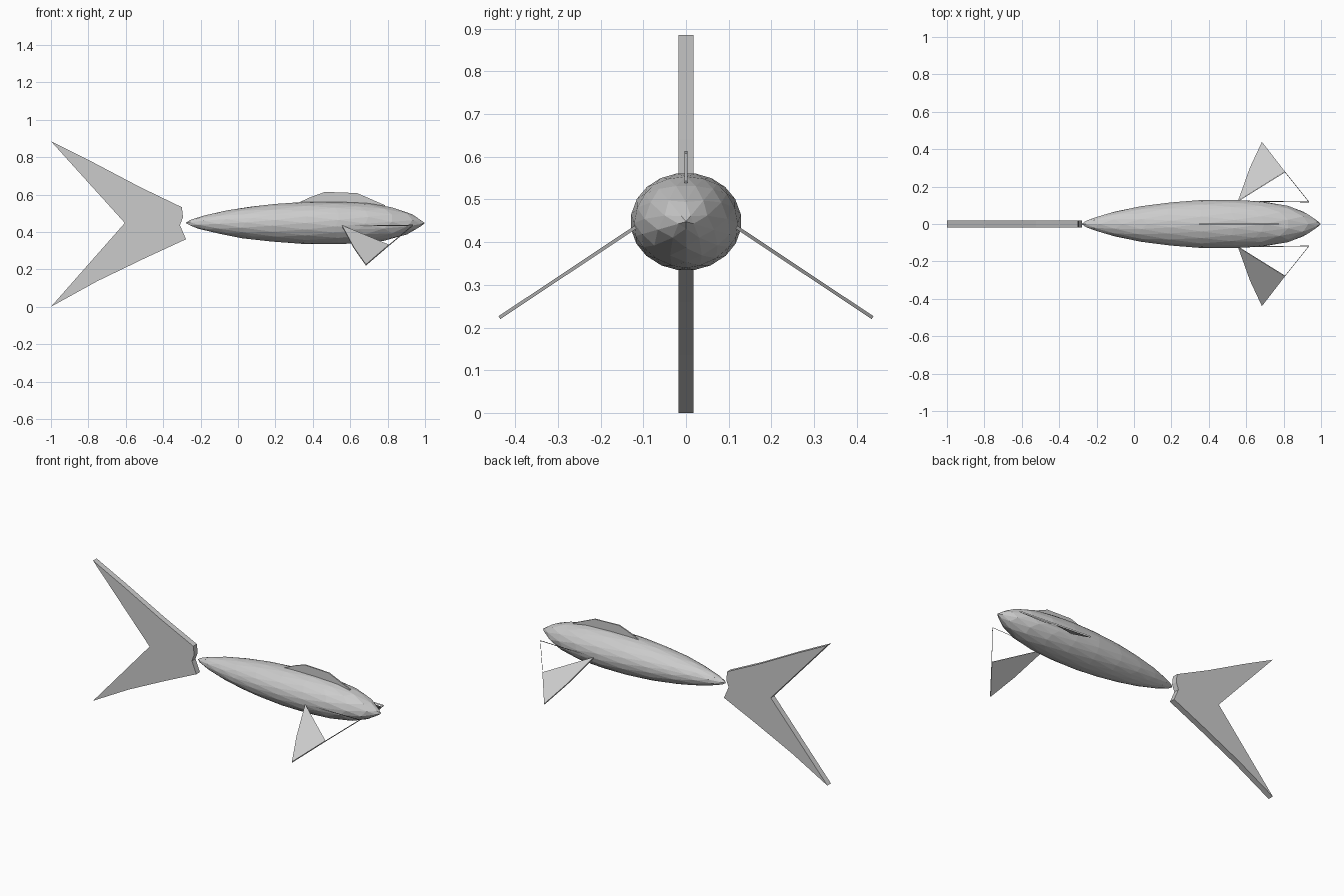
import bpy, bmesh, math
from mathutils import Vector, Matrix

if "Cube" in bpy.data.objects:
    bpy.data.objects.remove(bpy.data.objects["Cube"])


def finish(name, bm):
    bmesh.ops.recalc_face_normals(bm, faces=bm.faces)
    me = bpy.data.meshes.new(name)
    bm.to_mesh(me)
    bm.free()
    ob = bpy.data.objects.new(name, me)
    bpy.context.collection.objects.link(ob)
    return ob


def plate(name, points, offset, capped=None):
    """Thin slab around an outline; capped limits which corners the caps use."""
    bm = bmesh.new()
    off = Vector(offset)
    a = [bm.verts.new(Vector(p) + off) for p in points]
    b = [bm.verts.new(Vector(p) - off) for p in points]
    n = len(points)
    for i in range(n):
        j = (i + 1) % n
        bm.faces.new((a[i], a[j], b[j], b[i]))
    k = capped or n
    bm.faces.new(a[:k])
    bm.faces.new(b[:k][::-1])
    return finish(name, bm)


# Body: faceted icosphere stretched along x to a half-width profile
PROFILE = [(-.28, 0), (-.27, .012), (-.2, .04), (-.1, .067), (0, .09), (.2, .117),
           (.4, .131), (.55, .13), (.7, .12), (.8, .105), (.9, .072), (.96, .036), (1.0, 0)]


def half_width(x):
    for (x0, r0), (x1, r1) in zip(PROFILE, PROFILE[1:]):
        if x <= x1:
            return r0 + (r1 - r0) * max(0, x - x0) / (x1 - x0)
    return 0


bm = bmesh.new()
bmesh.ops.create_icosphere(bm, subdivisions=3, radius=1,
                           matrix=Matrix.Rotation(math.pi / 2, 4, 'Y'))
for v in bm.verts:
    r = math.hypot(v.co.y, v.co.z)
    x = .36 + .64 * v.co.x
    s = half_width(x) / r if r > 1e-4 else 0
    v.co = (x, v.co.y * s, .448 + v.co.z * s * .88)
finish("body", bm)

# Forked tail fin
tail = [(-1, .885), (-.79, .78), (-.524, .64), (-.30, .532), (-.294, .479), (-.31, .436),
        (-.278, .361), (-.497, .26), (-.754, .136), (-1, 0), (-.605, .448)]
plate("tail_fin", [(x, 0, z) for x, z in tail], (0, .018, 0))

# Dorsal fin
dorsal = [(.32, .555), (.39, .587), (.465, .614), (.636, .608), (.786, .543), (.78, .53), (.34, .53)]
plate("dorsal_fin", [(x, 0, z) for x, z in dorsal], (0, .004, 0))

# Pectoral fins: sloping plates with an open inner corner framed by a thin rim
slope = .665
pectoral = [(.556, .122), (.62, .30), (.684, .437), (.807, .278), (.935, .118)]
fin = plate("pectoral_fins", [(x, -y, .434 - (y - .12) * slope) for x, y in pectoral],
            Vector((0, -slope, 1)).normalized() * .004, capped=4)
fin.modifiers.new("mirror", 'MIRROR').use_axis = (False, True, False)
fin.modifiers["mirror"].use_mirror_merge = False
